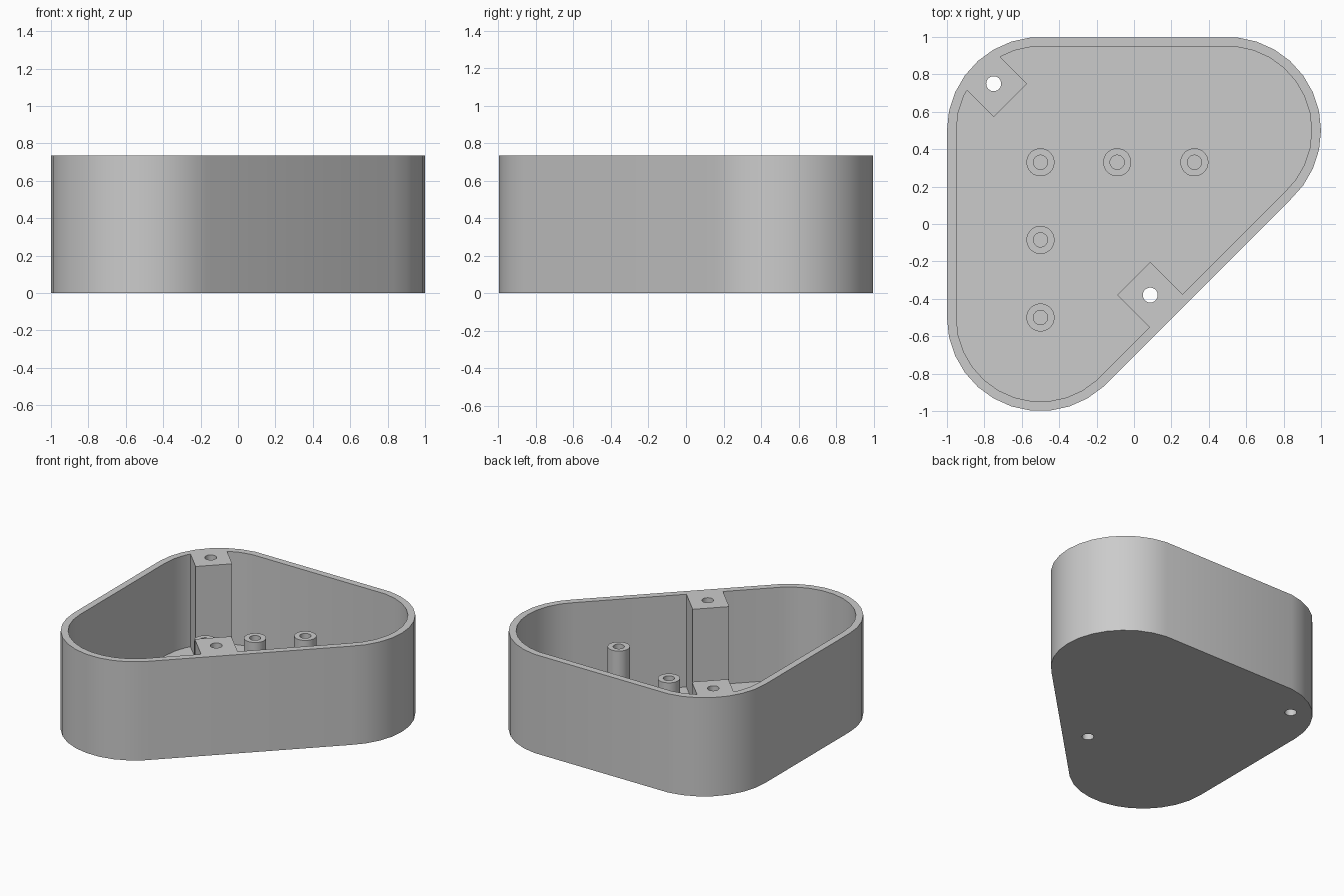
import bpy
import bmesh
from math import cos, sin, radians

cube = bpy.data.objects.get("Cube")
if cube:
    bpy.data.objects.remove(cube, do_unlink=True)

HEIGHT = 0.735
FLOOR = 0.045
STEP = 12  # degrees per facet of every round

grey = bpy.data.materials.new("plain grey")
grey.use_nodes = True
grey.diffuse_color = (0.6, 0.6, 0.6, 1)
grey.node_tree.nodes["Principled BSDF"].inputs["Base Color"].default_value = (0.6, 0.6, 0.6, 1)


def arc(x, y, r, start, end):
    return [(x + r * cos(radians(a)), y + r * sin(radians(a)))
            for a in range(start, end, STEP)]


def rounded_triangle(r):
    c = 0.5
    return (arc(c, c, r, -48, 85) + arc(-c, c, r, 96, 181)
            + arc(-c, -c, r, 180, 313))


def diamond(x, y, d):
    return [(x + d, y), (x, y + d), (x - d, y), (x, y - d)]


def finish(name, bm):
    bmesh.ops.recalc_face_normals(bm, faces=bm.faces[:])
    mesh = bpy.data.meshes.new(name)
    bm.to_mesh(mesh)
    bm.free()
    mesh.materials.append(grey)
    obj = bpy.data.objects.new(name, mesh)
    bpy.context.collection.objects.link(obj)
    return obj


def prism(name, outline, z0, z1):
    bm = bmesh.new()
    base = bm.faces.new([bm.verts.new((x, y, z0)) for x, y in outline])
    top = bmesh.ops.extrude_face_region(bm, geom=[base])["geom"]
    moved = [v for v in top if isinstance(v, bmesh.types.BMVert)]
    bmesh.ops.translate(bm, verts=moved, vec=(0, 0, z1 - z0))
    return finish(name, bm)


def select_only(obj):
    bpy.ops.object.select_all(action="DESELECT")
    obj.select_set(True)
    bpy.context.view_layer.objects.active = obj


def cut(obj, cutter):
    cutter.hide_render = True
    mod = obj.modifiers.new("cut", "BOOLEAN")
    mod.operation = "DIFFERENCE"
    mod.solver = "EXACT"
    mod.object = cutter
    select_only(obj)
    bpy.ops.object.modifier_apply(modifier=mod.name)
    bpy.data.objects.remove(cutter, do_unlink=True)


def smooth(obj):
    select_only(obj)
    bpy.ops.object.shade_smooth_by_angle(angle=radians(30))


# Tray with two full-height screw posts left standing in the cavity
screw_posts = [(-0.75, 0.75), (0.087, -0.38)]
tray = prism("tray", rounded_triangle(0.5), 0, HEIGHT)
cavity = prism("cavity_cutter", rounded_triangle(0.45), FLOOR, 1)
for x, y in screw_posts:
    cut(cavity, prism("post_cutter", diamond(x, y, 0.177), -1, 2))
cut(tray, cavity)

# Screw holes right through the posts and the floor
for x, y in screw_posts:
    cut(tray, prism("hole_cutter", arc(x, y, 0.04, 0, 360), -1, 2))
smooth(tray)


# Hollow standoffs, rising in even steps around the L-shaped row
def standoff(name, x, y, top):
    bm = bmesh.new()
    rings = []
    for r, z in [(0.075, FLOOR), (0.075, top), (0.038, top), (0.038, FLOOR)]:
        rings.append([bm.verts.new((*p, z)) for p in arc(x, y, r, 0, 360)])
    n = len(rings[0])
    for i, ring in enumerate(rings):
        following = rings[(i + 1) % len(rings)]
        for k in range(n):
            j = (k + 1) % n
            bm.faces.new((ring[k], ring[j], following[j], following[k]))
    smooth(finish(name, bm))


row = [(-0.5, -0.5), (-0.5, -0.085), (-0.5, 0.33), (-0.09, 0.33), (0.323, 0.33)]
for i, (x, y) in enumerate(row):
    standoff(f"standoff_{i + 1}", x, y, 0.095 + 0.126 * i)
